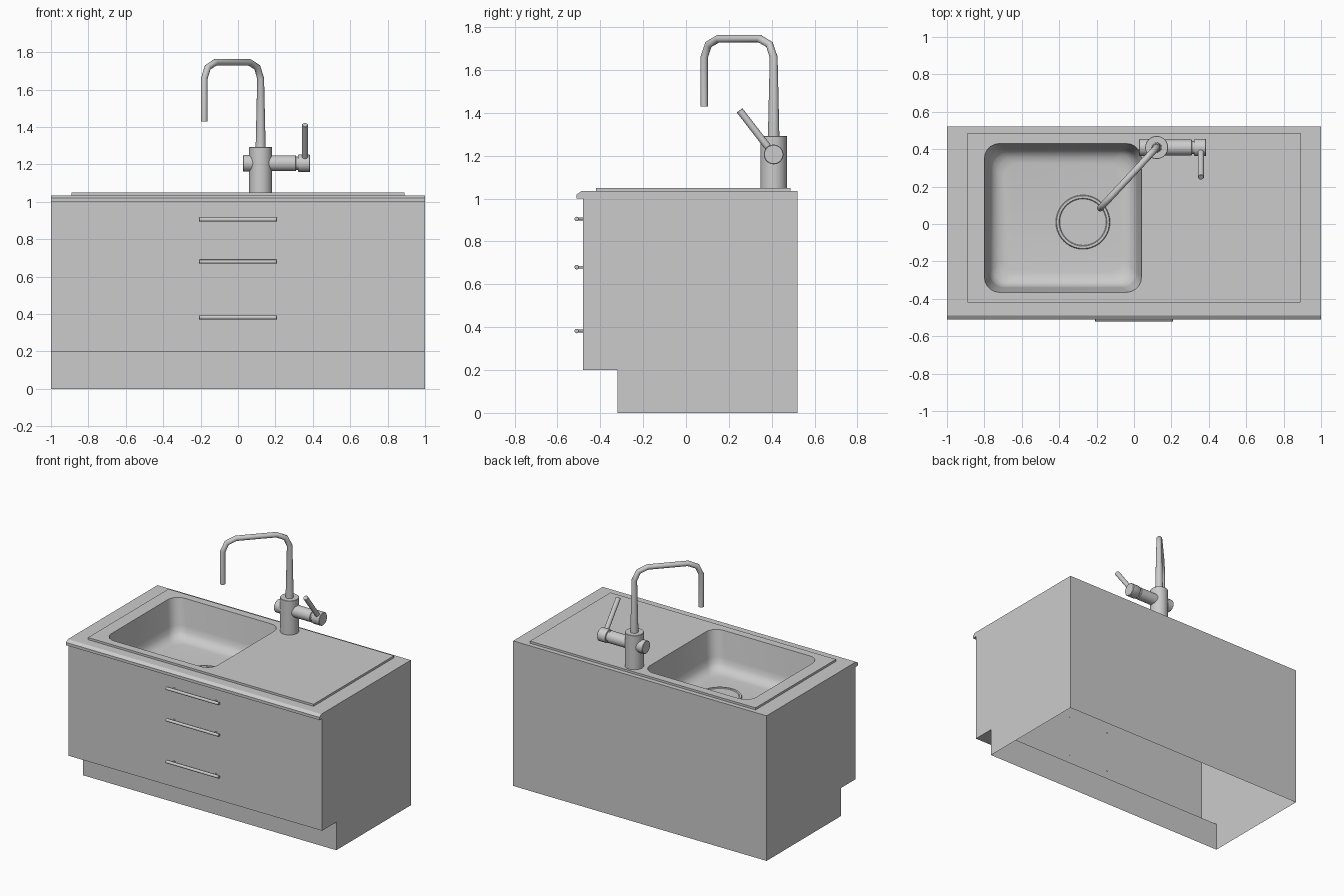
import bpy, bmesh, math
from mathutils import Vector

if "Cube" in bpy.data.objects:
    bpy.data.objects.remove(bpy.data.objects["Cube"])

TOP, PLATE = 1.035, 1.05


def finish(name, bm, angle=35):
    me = bpy.data.meshes.new(name)
    bm.to_mesh(me)
    bm.free()
    me.shade_smooth()
    me.set_sharp_from_angle(angle=math.radians(angle))
    ob = bpy.data.objects.new(name, me)
    bpy.context.collection.objects.link(ob)
    return ob


def lathe(name, profile, origin, axis, steps=32):
    """Spin (radius, height) points about an axis through origin."""
    bm = bmesh.new()
    vs = [bm.verts.new((r, 0, h)) for r, h in profile]
    es = [bm.edges.new(p) for p in zip(vs, vs[1:])]
    bmesh.ops.spin(bm, geom=vs + es, cent=(0, 0, 0), axis=(0, 0, 1),
                   angle=math.tau, steps=steps)
    bmesh.ops.remove_doubles(bm, verts=bm.verts, dist=1e-5)
    bmesh.ops.recalc_face_normals(bm, faces=bm.faces)
    rot = Vector((0, 0, 1)).rotation_difference(Vector(axis)).to_matrix()
    bmesh.ops.transform(bm, matrix=rot.to_4x4(), verts=bm.verts)
    bmesh.ops.translate(bm, vec=origin, verts=bm.verts)
    return finish(name, bm)


def rod(name, a, b, r, bevel=0.0, steps=24):
    a, b = Vector(a), Vector(b)
    n = (b - a).length
    prof = [(0, 0), (r - bevel, 0), (r, bevel), (r, n - bevel), (r - bevel, n), (0, n)]
    return lathe(name, prof, a, b - a, steps)


def loop(bm, pts):
    vs = [bm.verts.new(p) for p in pts]
    return vs, [bm.edges.new((vs[i - 1], vs[i])) for i in range(len(vs))]


def bridge(bm, a, b):
    for i in range(len(a)):
        bm.faces.new((a[i - 1], a[i], b[i], b[i - 1]))


def bowl_outline(inset, z, r=0.08, seg=5):
    x0, x1, y0, y1 = -0.80 + inset, 0.04 - inset, -0.365 + inset, 0.43 - inset
    pts = []
    for k, (cx, cy) in enumerate([(x1 - r, y1 - r), (x0 + r, y1 - r),
                                  (x0 + r, y0 + r), (x1 - r, y0 + r)]):
        for i in range(seg + 1):
            t = math.pi / 2 * (k + i / seg)
            pts.append((cx + r * math.cos(t), cy + r * math.sin(t), z))
    return pts


# cabinet shell: open underneath, toe kick, worktop lip, hole for the bowl
bm = bmesh.new()
side = [(-0.32, 0), (-0.32, 0.2), (-0.48, 0.2), (-0.48, 1.0), (-0.51, 1.0),
        (-0.51, 1.02), (-0.488, TOP), (0.52, TOP), (0.52, 0)]
left = [bm.verts.new((-1, y, z)) for y, z in side]
right = [bm.verts.new((1, y, z)) for y, z in side]
for i in range(len(side) - 1):
    if i != 6:
        bm.faces.new((left[i], left[i + 1], right[i + 1], right[i]))
bm.faces.new(left)
bm.faces.new(right)
rect = [left[6], left[7], right[7], right[6]]
edges = [bm.edges.get((rect[i - 1], rect[i])) or bm.edges.new((rect[i - 1], rect[i]))
         for i in range(4)]
_, hole = loop(bm, bowl_outline(0, TOP))
bmesh.ops.triangle_fill(bm, use_beauty=True, edges=edges + hole, normal=(0, 0, 1))
bmesh.ops.recalc_face_normals(bm, faces=bm.faces)
finish("cabinet", bm, 20)

# sink plate with the bowl sunk into it
bm = bmesh.new()
corners = [(-0.89, -0.42), (0.89, -0.42), (0.89, 0.487), (-0.89, 0.487)]
low, _ = loop(bm, [(x, y, TOP) for x, y in corners])
high, outer = loop(bm, [(x, y, PLATE) for x, y in corners])
bridge(bm, low, high)
ring, rim = loop(bm, bowl_outline(0, PLATE))
bmesh.ops.triangle_fill(bm, use_beauty=True, edges=outer + rim, normal=(0, 0, 1))
levels = [(0.025, 0.87)] + [(0.105 - 0.08 * math.cos(t), 0.86 - 0.08 * math.sin(t))
                            for t in (math.pi / 8 * k for k in range(1, 5))]
for inset, z in levels:
    nxt, _ = loop(bm, bowl_outline(inset, z))
    bridge(bm, ring, nxt)
    ring = nxt
floor = bm.faces.new(ring)
bmesh.ops.recalc_face_normals(bm, faces=bm.faces)
floor.normal_update()
if floor.normal.z < 0:
    bmesh.ops.reverse_faces(bm, faces=bm.faces)
finish("sink", bm)

# drain
lathe("drain", [(0.145, 0), (0.141, 0.008), (0.128, 0.008), (0.124, 0.003), (0, 0.003)],
      (-0.273, 0.01, 0.78), (0, 0, 1), 40)

# drawer handles: bar on two posts
for n, z in enumerate((0.905, 0.68, 0.382)):
    rod(f"handle_bar_{n}", (-0.208, -0.51, z), (0.208, -0.51, z), 0.0105, 0.001, 16)
    for s in (-1, 1):
        rod(f"handle_post_{n}_{s}", (s * 0.165, -0.51, z), (s * 0.165, -0.478, z), 0.006, 0, 12)

# tap body, side valve and lever
FX, FY, VZ = 0.121, 0.409, 1.206
rod("tap_body", (FX, FY, PLATE - 0.01), (FX, FY, 1.293), 0.0615, 0.002, 32)
rod("tap_left_cap", (0.027, FY, VZ), (FX, FY, VZ), 0.045, 0.003)
lathe("tap_valve", [(0, 0), (0.042, 0), (0.042, 0.187), (0.036, 0.19), (0.036, 0.199),
                    (0.044, 0.201), (0.046, 0.204), (0.046, 0.262), (0.043, 0.265), (0, 0.265)],
      (FX, FY, VZ), (1, 0, 0))
rod("tap_lever", (0.358, FY, VZ), (0.358, 0.25, 1.412), 0.0165, 0.002, 16)

# swan-neck spout: riser tapers, two bends, straight drop
EX, EY = -0.18, 0.085
path = [(0, 1.28, 0.027), (0, 1.66, 0.0185), (0.06, 1.719, 0.018), (0.2, 1.746, 0.018),
        (0.8, 1.746, 0.018), (0.94, 1.719, 0.018), (1, 1.66, 0.0175), (1, 1.43, 0.0175)]
cu = bpy.data.curves.new("spout", 'CURVE')
cu.dimensions = '3D'
cu.bevel_depth = 1.0
cu.bevel_resolution = 6
cu.use_fill_caps = True
sp = cu.splines.new('POLY')
sp.points.add(len(path) - 1)
for p, (t, z, r) in zip(sp.points, path):
    p.co = (FX + (EX - FX) * t, FY + (EY - FY) * t, z, 1)
    p.radius = r
sp.use_smooth = True
spout = bpy.data.objects.new("spout", cu)
bpy.context.collection.objects.link(spout)
